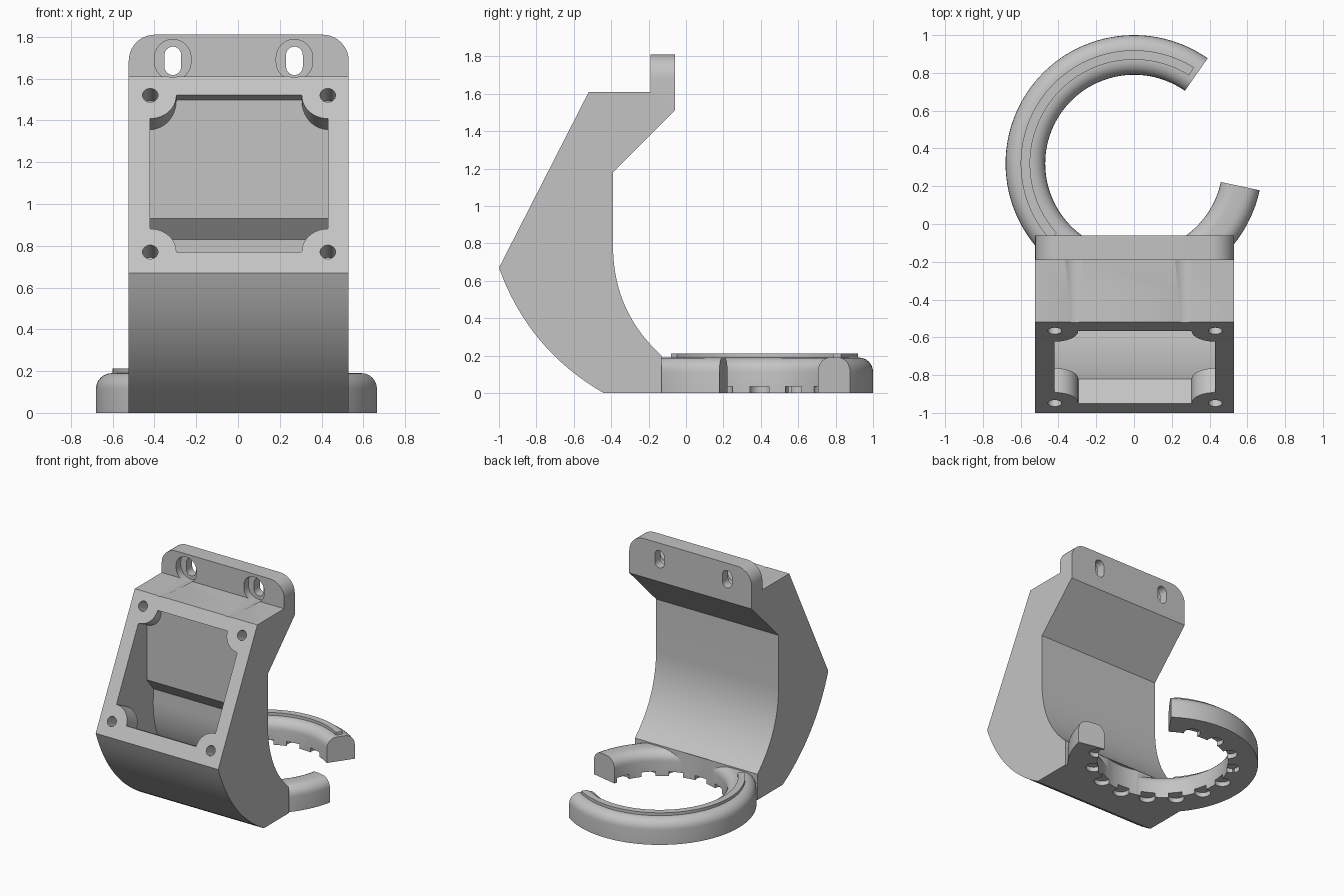
import bpy, bmesh, math
from mathutils import Vector

cube = bpy.data.objects.get("Cube")
if cube:
    bpy.data.objects.remove(cube)

grey = bpy.data.materials.new("plain_grey")
grey.use_nodes = True
grey.diffuse_color = (0.55, 0.55, 0.55, 1)
grey.node_tree.nodes["Principled BSDF"].inputs["Base Color"].default_value = (0.55, 0.55, 0.55, 1)


def loft(name, rings):
    """Skin matching closed sections and cap both ends."""
    bm = bmesh.new()
    loops = [[bm.verts.new(p) for p in ring] for ring in rings]
    n = len(loops[0])
    for a, b in zip(loops, loops[1:]):
        for i in range(n):
            j = (i + 1) % n
            bm.faces.new((a[i], a[j], b[j], b[i]))
    bm.faces.new(loops[0])
    bm.faces.new(loops[-1])
    bmesh.ops.recalc_face_normals(bm, faces=bm.faces)
    mesh = bpy.data.meshes.new(name)
    bm.to_mesh(mesh)
    bm.free()
    mesh.materials.append(grey)
    obj = bpy.data.objects.new(name, mesh)
    bpy.context.collection.objects.link(obj)
    return obj


def prism(name, profile, x0, x1):
    return loft(name, [[(x, y, z) for y, z in profile] for x in (x0, x1)])


def cylinder(name, start, end, radius, sides=32):
    start, end = Vector(start), Vector(end)
    turn = (end - start).to_track_quat('Z', 'Y')
    circle = [turn @ Vector((radius * math.cos(t), radius * math.sin(t), 0))
              for t in (2 * math.pi * i / sides for i in range(sides))]
    return loft(name, [[c + p for c in circle] for p in (start, end)])


def capsule(x, z, y0, y1, r0, r1, half):
    """Upright slot shape running along y, tapering from r0 to r1."""
    rings = []
    for y, r in ((y0, r0), (y1, r1)):
        ring = []
        for side, first in ((1, 0), (-1, math.pi)):
            for i in range(13):
                t = first + math.pi * i / 12
                ring.append((x + r * math.cos(t), y, z + side * half + r * math.sin(t)))
        rings.append(ring)
    return loft("slot_cutter", rings)


def combine(target, tool, operation='DIFFERENCE'):
    tool.hide_render = True
    mod = target.modifiers.new("combine", 'BOOLEAN')
    mod.operation, mod.solver, mod.object = operation, 'EXACT', tool
    bpy.context.view_layer.objects.active = target
    bpy.ops.object.modifier_apply(modifier=mod.name)
    bpy.data.objects.remove(tool)


def bulge(p, q, sag, steps=16):
    """Shallow arc between two profile points."""
    p, q = Vector(p), Vector(q)
    d = q - p
    normal = Vector((-d.y, d.x)).normalized()
    return [tuple(p + d * t + normal * 4 * sag * t * (1 - t))
            for t in (i / steps for i in range(steps + 1))]


def sweep(name, section, first, last, steps):
    """Revolve an (r, z) section about the nozzle ring centre."""
    rings = []
    for i in range(steps + 1):
        t = math.radians(first + (last - first) * i / steps)
        rings.append([(r * math.cos(t), RING_Y + r * math.sin(t), z) for r, z in section])
    return loft(name, rings)


RING_Y = 0.32
LEFT, RIGHT = -0.523, 0.53
IN_LEFT, IN_RIGHT = -0.42, 0.43

# Duct body with upright mounting plate
profile = (bulge((-1, 0.67), (-0.44, 0), -0.08) + [(-0.13, 0)]
           + bulge((-0.39, 0.77), (-0.13, 0.2), -0.068)[::-1]
           + [(-0.39, 1.18), (-0.06, 1.51), (-0.06, 1.81), (-0.19, 1.81),
              (-0.19, 1.61), (-0.52, 1.61)])
body = prism("duct_body", profile, LEFT, RIGHT)

# Round the two upper plate corners
bm = bmesh.new()
bm.from_mesh(body.data)
corners = [e for e in bm.edges if all(v.co.z > 1.8 for v in e.verts)
           and abs(e.verts[0].co.x - e.verts[1].co.x) < 0.01]
bmesh.ops.bevel(bm, geom=corners, offset=0.125, segments=10, profile=0.5, affect='EDGES')
bm.to_mesh(body.data)
bm.free()

# Open ring with rounded upper edges
combine(body, cylinder("ring_bore", (0, RING_Y, -0.1), (0, RING_Y, 0.2), 0.47, 96))
section = [(0.47, 0), (0.68, 0)]
for centre, first in ((0.605, 0), (0.545, 90)):
    for i in range(7):
        t = math.radians(first + 15 * i)
        section.append((centre + 0.075 * math.cos(t), 0.115 + 0.075 * math.sin(t)))
combine(body, sweep("air_ring", section, 55, 348, 96), 'UNION')

# Air passage, leaving round posts in the corners of the opening
normal = Vector((0, -0.89, 0.455))


def on_face(x, z):
    return Vector((x, -1 + (z - 0.67) * 0.48 / 0.94, z))


lower = on_face(0, 0.77) + normal * 0.05
upper = on_face(0, 1.52) + normal * 0.05
passage = ([(upper.y, upper.z), (-0.52, 1.497), (-0.52, 0.93), (-0.44, 0.83)]
           + bulge((-0.44, 0.77), (-0.22, 0.2), -0.068)
           + [(-0.22, 0.08)]
           + bulge((-0.82, 0.70), (-0.38, 0.08), -0.06)[::-1]
           + [(lower.y, lower.z)])
cavity = prism("passage_cutter", passage, IN_LEFT, IN_RIGHT)
posts = [on_face(x, z) for x in (IN_LEFT, IN_RIGHT) for z in (0.77, 1.52)]
for p in posts:
    combine(cavity, cylinder("post", p + normal * 0.2, p - normal * 0.145, 0.125, 48))
combine(body, cavity)

# Screw holes in the posts
for p in posts:
    combine(body, cylinder("screw_cutter", p + normal * 0.1, p - normal * 0.13, 0.037))

# Plate slots with tapered tool grooves in front
for x in (-0.312, 0.27):
    combine(body, capsule(x, 1.69, -0.13, -0.56, 0.09, 0.072, 0.01))
    combine(body, capsule(x, 1.685, 0.1, -0.3, 0.04, 0.04, 0.028))

# Air outlets under the inner rim
for i in range(12):
    t = math.radians(75 + 24 * i)
    x, y = 0.495 * math.cos(t), RING_Y + 0.495 * math.sin(t)
    combine(body, cylinder("outlet_cutter", (x, y, -0.05), (x, y, 0.035), 0.058, 24))

# Raised rib on top of the ring
rib = sweep("ring_rib", [(0.55, 0.17), (0.60, 0.17), (0.60, 0.212), (0.55, 0.212)], 58, 222, 64)

for obj in (body, rib):
    bpy.ops.object.select_all(action='DESELECT')
    obj.select_set(True)
    bpy.context.view_layer.objects.active = obj
    bpy.ops.object.shade_smooth_by_angle(angle=math.radians(30))
